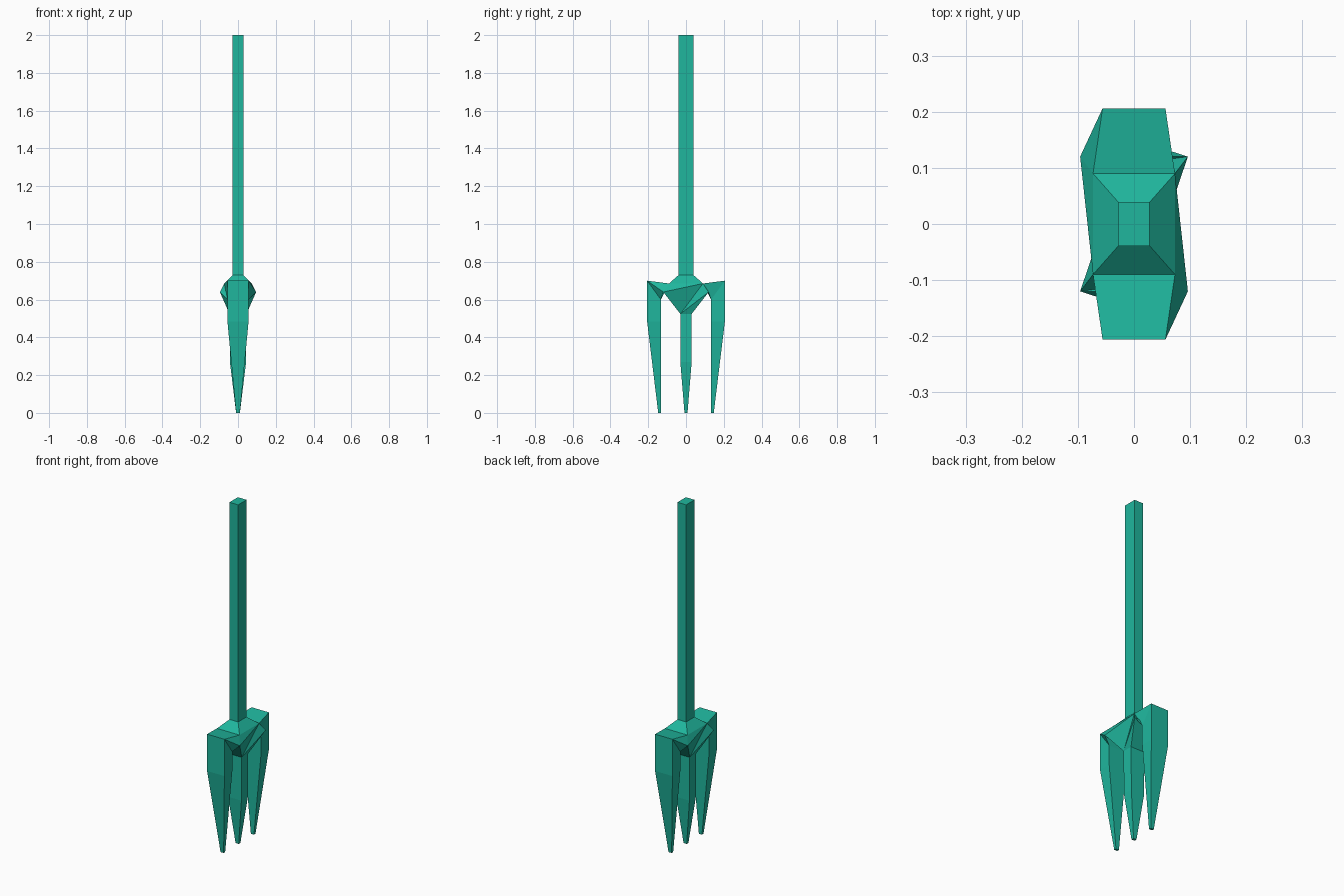
import bpy, bmesh
from mathutils import Vector

if "Cube" in bpy.data.objects:
    bpy.data.objects.remove(bpy.data.objects["Cube"])

mat = bpy.data.materials.new("teal_metal")
mat.diffuse_color = (0.014, 0.47, 0.34, 1)
mat.use_nodes = True
mat.node_tree.nodes["Principled BSDF"].inputs["Base Color"].default_value = mat.diffuse_color


def make_object(name, polys):
    """Build a flat-shaded object from polygons given as point lists."""
    bm = bmesh.new()
    for poly in polys:
        bm.faces.new([bm.verts.new(p) for p in poly])
    bmesh.ops.remove_doubles(bm, verts=bm.verts, dist=1e-5)
    bmesh.ops.recalc_face_normals(bm, faces=bm.faces)
    mesh = bpy.data.meshes.new(name)
    bm.to_mesh(mesh)
    bm.free()
    mesh.materials.append(mat)
    obj = bpy.data.objects.new(name, mesh)
    bpy.context.collection.objects.link(obj)
    return obj


def ring(hx, y0, y1, z0, z1):
    """Four-sided section: half width hx, z0 at the y0 edge, z1 at the y1 edge."""
    return [Vector(p) for p in ((-hx, y0, z0), (hx, y0, z0), (hx, y1, z1), (-hx, y1, z1))]


def loft(name, rings):
    """Join four-sided sections and cap the last one."""
    polys = [[a[i], a[(i + 1) % 4], b[(i + 1) % 4], b[i]]
             for a, b in zip(rings, rings[1:]) for i in range(4)]
    return make_object(name, polys + [rings[-1]])


def half_turn(p):
    return Vector((-p.x, -p.y, p.z))


# Handle
loft("handle", [ring(0.028, -0.039, 0.039, 0.73, 0.73),
                ring(0.028, -0.039, 0.039, 2.0, 2.0)])

# Centre tine
loft("centre_tine", [ring(0.045, -0.03, 0.03, 0.524, 0.524),
                     ring(0.043, -0.03, 0.03, 0.27, 0.27),
                     ring(0.01, -0.008, 0.008, 0, 0)])

# Outer tines
for side, s in (("front", -1), ("back", 1)):
    loft(side + "_tine", [ring(0.056, s * 0.133, s * 0.206, 0.60, 0.70),
                          ring(0.056, s * 0.133, s * 0.206, 0.485, 0.485),
                          ring(0.01, s * 0.133, s * 0.147, 0, 0)])


# Hub: corner (sx, sy) of each level
def corner(x, y, z):
    return lambda sx, sy: Vector((sx * x, sy * y, z))


neck = corner(0.028, 0.039, 0.73)
shoulder = corner(0.073, 0.09, 0.685)
belly = corner(0.096, 0.12, 0.64)
base = corner(0.045, 0.03, 0.524)
arm_top = corner(0.056, 0.206, 0.70)
arm_low = corner(0.056, 0.133, 0.60)

half = []
# neck slopes, arm top, arm underside and hub underside
for upper, lower in ((neck, shoulder), (shoulder, arm_top), (arm_low, belly), (belly, base)):
    half.append([upper(-1, 1), upper(1, 1), lower(1, 1), lower(-1, 1)])
half.append([neck(1, 1), neck(1, -1), shoulder(1, -1), shoulder(1, 1)])
# twisted side facets
half += [[shoulder(1, 1), shoulder(1, -1), belly(1, -1)],
         [shoulder(1, 1), belly(1, -1), base(1, -1)],
         [shoulder(1, 1), base(1, -1), belly(1, 1)],
         [belly(1, 1), base(1, -1), base(1, 1)]]
# arm flanks, split along opposite diagonals
half += [[shoulder(1, 1), arm_low(1, 1), arm_top(1, 1)],
         [shoulder(1, 1), belly(1, 1), arm_low(1, 1)],
         [shoulder(-1, 1), belly(-1, 1), arm_top(-1, 1)],
         [belly(-1, 1), arm_low(-1, 1), arm_top(-1, 1)]]
make_object("hub", half + [[half_turn(p) for p in poly] for poly in half])
